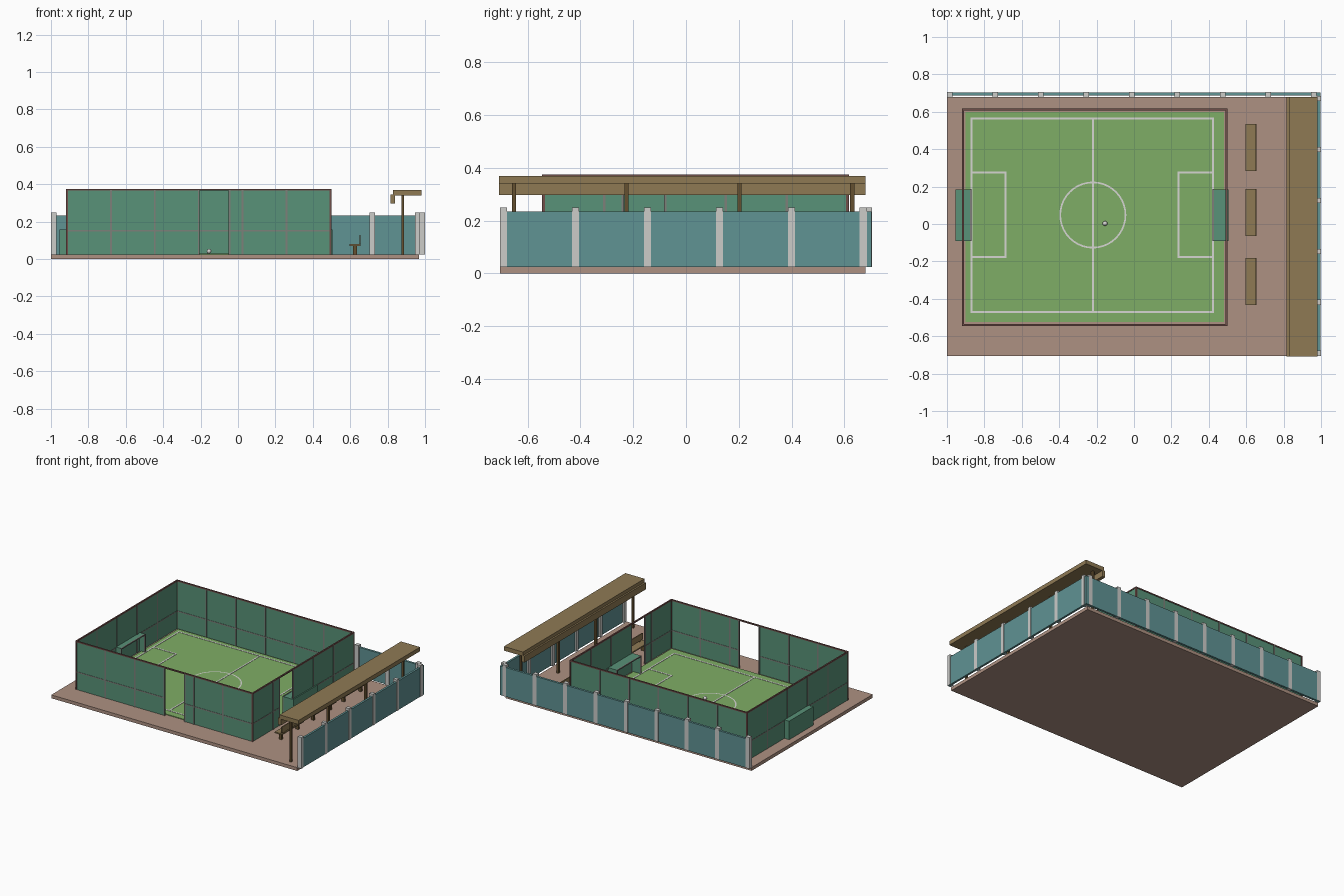
import bpy, bmesh, math
from mathutils import Matrix, Vector

if "Cube" in bpy.data.objects:
    bpy.data.objects.remove(bpy.data.objects["Cube"])


def mat(name, rgb):
    lin = [(c / 255 / 12.92) if c < 10 else ((c / 255 + 0.055) / 1.055) ** 2.4 for c in rgb]
    m = bpy.data.materials.new(name)
    m.diffuse_color = (*lin, 1)
    m.use_nodes = True
    m.node_tree.nodes["Principled BSDF"].inputs["Base Color"].default_value = m.diffuse_color
    return m


PAVING = mat("paving", (174, 145, 130))
TURF = mat("turf green", (127, 174, 102))
WHITE = mat("line white", (214, 214, 210))
MESH = mat("fence green", (88, 146, 120))
RAIL = mat("frame red brown", (112, 78, 74))
STEEL = mat("steel grey", (125, 128, 122))
TEAL = mat("wall teal", (96, 147, 148))
CONCRETE = mat("concrete", (204, 204, 201))
WOOD = mat("wood", (143, 122, 84))
DARKWOOD = mat("dark wood", (100, 80, 48))


def boxes(name, material, spans):
    """One object from many boxes given as (x0, x1, y0, y1, z0, z1)."""
    bm = bmesh.new()
    for x0, x1, y0, y1, z0, z1 in spans:
        mtx = Matrix.Translation(((x0 + x1) / 2, (y0 + y1) / 2, (z0 + z1) / 2))
        mtx = mtx @ Matrix.Diagonal((x1 - x0, y1 - y0, z1 - z0, 1))
        bmesh.ops.create_cube(bm, size=1, matrix=mtx)
    return finish(name, material, bm)


def finish(name, material, bm):
    me = bpy.data.meshes.new(name)
    bm.to_mesh(me)
    bm.free()
    me.materials.append(material)
    ob = bpy.data.objects.new(name, me)
    bpy.context.collection.objects.link(ob)
    return ob


G = 0.024                                   # paving level
T = 0.029                                   # turf level
X0, X1, Y0, Y1, TOP = -0.915, 0.495, -0.54, 0.612, 0.375   # cage
CX, CY = -0.22, 0.048                       # pitch centre

# Ground
boxes("paving_slab", PAVING, [(-1, 0.967, -0.705, 0.68, 0, G)])
boxes("turf", TURF, [(-0.9, 0.482, -0.525, 0.6, G - 0.005, T)])


# Painted lines
def outline(x0, x1, y0, y1, w=0.005):
    z = (T - 0.002, T + 0.002)
    return [(x0 - w, x1 + w, y - w, y + w, *z) for y in (y0, y1)] + \
           [(x - w, x + w, y0, y1, *z) for x in (x0, x1)]


lines = outline(-0.868, 0.422, -0.47, 0.565)
lines += outline(-0.868, -0.687, -0.177, 0.275) + outline(0.238, 0.422, -0.177, 0.275)
lines.append((CX - 0.005, CX + 0.005, -0.47, 0.565, T - 0.002, T + 0.002))
boxes("pitch_lines", WHITE, lines)

bm = bmesh.new()
N = 40
rings = [[bm.verts.new((CX + r * math.cos(2 * math.pi * i / N),
                        CY + r * math.sin(2 * math.pi * i / N), T + 0.002))
          for i in range(N)] for r in (0.17, 0.179)]
for i in range(N):
    j = (i + 1) % N
    bm.faces.new((rings[0][i], rings[1][i], rings[1][j], rings[0][j]))
finish("centre_circle", WHITE, bm)

# Ball
bm = bmesh.new()
bmesh.ops.create_icosphere(bm, subdivisions=2, radius=0.013,
                           matrix=Matrix.Translation((-0.155, 0.003, T + 0.013)))
ball = finish("ball", WHITE, bm)
ball.data.shade_smooth()

# Cage: panels, posts and rails; front and right walls each have a doorway
xs = [X0 + i * (X1 - X0) / 6 for i in range(7)]
ys = [Y0 + i * (Y1 - Y0) / 5 for i in range(6)]
DX = (xs[3], xs[3] + 0.165)
DY = (ys[2] - 0.16, ys[2])
t, p = 0.002, 0.005
panels, mids, posts, tops = [], [], [], []
for a, b, door, y in ((X0, X1, DX, Y0), (X0, X1, None, Y1)):
    for s, e in ([(a, door[0]), (door[1], b)] if door else [(a, b)]):
        panels.append((s, e, y - t, y + t, G, TOP - 0.004))
        mids.append((s, e, y - 0.004, y + 0.004, 0.147, 0.155))
for a, b, door, x in ((Y0, Y1, None, X0), (Y0, Y1, DY, X1)):
    for s, e in ([(a, door[0]), (door[1], b)] if door else [(a, b)]):
        panels.append((x - t, x + t, s, e, G, TOP - 0.004))
        mids.append((x - 0.004, x + 0.004, s, e, 0.147, 0.155))
boxes("cage_panels", MESH, panels)
boxes("cage_middle_rails", STEEL, mids)

spots = [(x, y) for x in xs[1:-1] for y in (Y0, Y1)]
spots += [(x, y) for y in ys[1:-1] for x in (X0, X1)]
spots += [(DX[1], Y0), (X1, DY[0])]
boxes("cage_posts", STEEL, [(x - p, x + p, y - p, y + p, G, TOP - 0.005) for x, y in spots])
frame = [(x - p, x + p, y - p, y + p, G, TOP) for x in (X0, X1) for y in (Y0, Y1)]
frame += [(X0 - p, X1 + p, y - p, y + p, TOP - 0.009, TOP) for y in (Y0, Y1)]
frame += [(x - p, x + p, Y0, Y1, TOP - 0.009, TOP) for x in (X0, X1)]
boxes("cage_frame", RAIL, frame)


# Goals: net box open towards the pitch, with a slim front frame
def goal(side, back, front):
    y0, y1, h = -0.09, 0.185, 0.158
    lo, hi = min(back, front), max(back, front)
    boxes(side + "_goal_net", MESH, [
        (lo, hi, y0, y1, h - 0.004, h),
        (lo, hi, y0, y0 + 0.004, G, h),
        (lo, hi, y1 - 0.004, y1, G, h),
        (back - 0.002, back + 0.002, y0, y1, G, h)])
    f = front
    boxes(side + "_goal_frame", STEEL, [
        (f - 0.004, f + 0.004, y0 - 0.002, y0 + 0.006, G, h),
        (f - 0.004, f + 0.004, y1 - 0.006, y1 + 0.002, G, h),
        (f - 0.004, f + 0.004, y0, y1, h - 0.006, h + 0.002)])


goal("left", -0.953, -0.872)
goal("right", 0.503, 0.423)

# Boundary walls with concrete posts
boxes("boundary_wall", TEAL, [(-0.995, 0.995, 0.687, 0.703, G, 0.234),
                              (0.982, 0.997, -0.7, 0.703, G, 0.234)])
pillars = [(x - 0.015, x + 0.015, 0.677, 0.705, G, 0.25)
           for x in [-0.985 + i * 0.2432 for i in range(9)]]
pillars += [(0.97, 1.0, y - 0.0135, y + 0.0135, G, 0.25)
            for y in [-0.691 + i * 0.2725 for i in range(6)]]
boxes("boundary_posts", CONCRETE, pillars)

# Shelter roof on posts
boxes("shelter_roof", WOOD, [(0.828, 0.98, -0.708, 0.68, 0.34, 0.37),
                             (0.816, 0.84, -0.708, 0.68, 0.297, 0.345)])
boxes("shelter_posts", DARKWOOD, [(0.873, 0.887, y - 0.008, y + 0.008, G, 0.342)
                                  for y in (-0.652, -0.225, 0.203, 0.63)])

# Three benches
for i, y in enumerate((0.409, 0.061, -0.307)):
    a, b = y - 0.126, y + 0.126
    boxes(f"bench_seat_{i + 1}", WOOD, [(0.597, 0.655, a, b, 0.071, 0.08),
                                        (0.649, 0.656, a, b, 0.085, 0.13)])
    legs = []
    for s in (a + 0.03, b - 0.03):
        legs += [(0.614, 0.636, s - 0.008, s + 0.008, G, 0.072),
                 (0.649, 0.655, s - 0.006, s + 0.006, 0.075, 0.09)]
    boxes(f"bench_legs_{i + 1}", DARKWOOD, legs)
